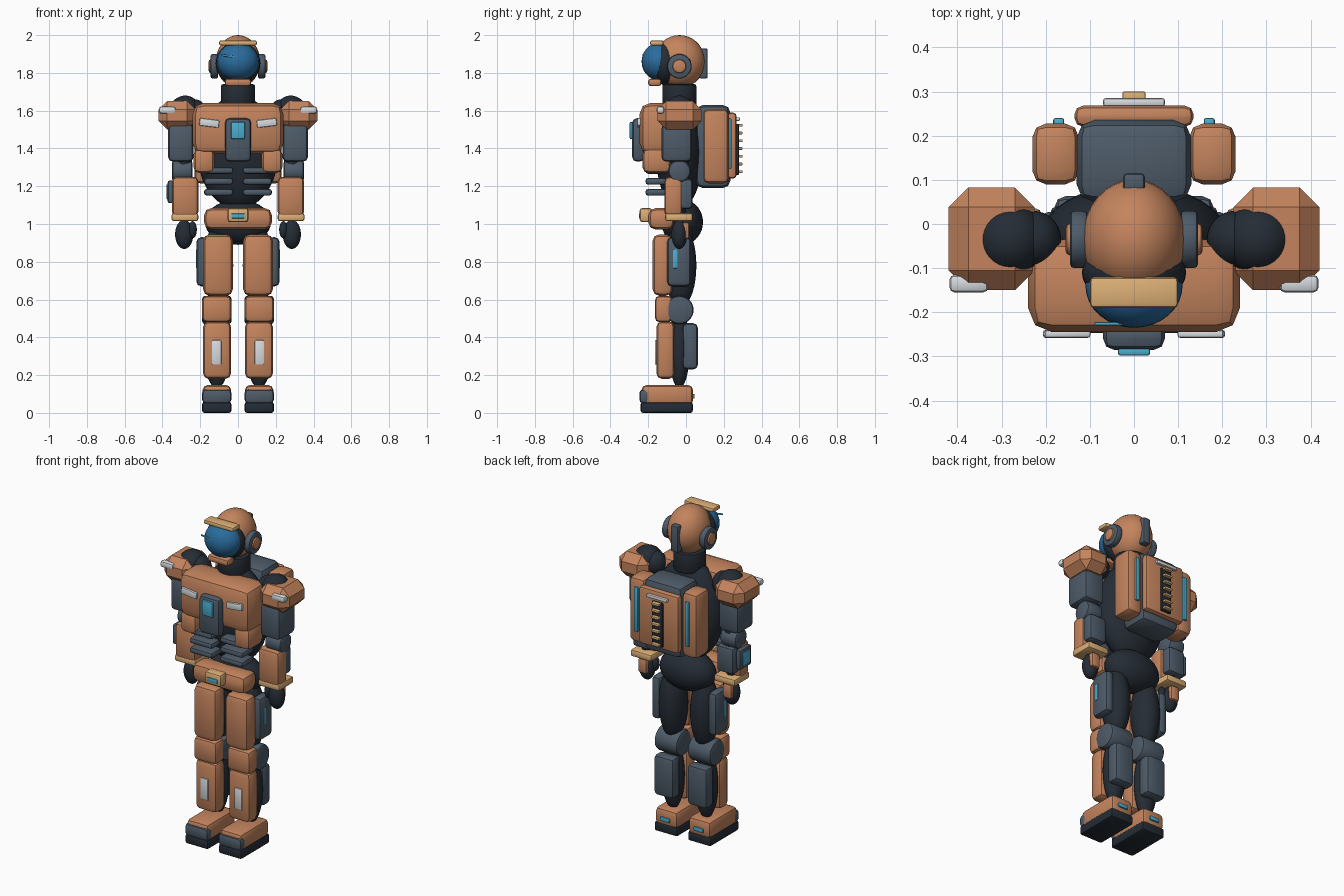
import bpy
import bmesh
from math import radians
from mathutils import Matrix, Vector

default_cube = bpy.data.objects.get("Cube")
if default_cube:
    bpy.data.objects.remove(default_cube, do_unlink=True)


def material(name, red, green, blue):
    mat = bpy.data.materials.new(name)
    mat.use_nodes = True
    colour = (red, green, blue, 1)
    mat.diffuse_color = colour
    shader = mat.node_tree.nodes["Principled BSDF"]
    shader.inputs["Base Color"].default_value = colour
    shader.inputs["Roughness"].default_value = .6
    return mat


COPPER = material("copper orange", .55, .23, .11)
SLATE = material("slate grey", .075, .105, .14)
DARK = material("charcoal suit", .018, .025, .035)
SAND = material("sand trim", .72, .43, .18)
VISOR = material("visor blue", .023, .15, .34)
CYAN = material("cyan light", .07, .42, .62)
WHITE = material("white plate", .68, .71, .73)

parts = []


def finish(bm, name, mat, centre, tilt=0):
    mesh = bpy.data.meshes.new(name)
    bm.to_mesh(mesh)
    bm.free()
    mesh.materials.append(mat)
    obj = bpy.data.objects.new(name, mesh)
    obj.location = centre
    obj.rotation_euler.y = tilt
    bpy.context.collection.objects.link(obj)
    parts.append(obj)
    return obj


def box(name, mat, x, y, z, bevel=.01, segments=2, side=1, tilt=0):
    """Bevelled box from axis ranges; a single x is a half width."""
    x = x if isinstance(x, tuple) else (-x, x)
    size = Vector([b - a for a, b in (x, y, z)])
    centre = Vector([(a + b) / 2 for a, b in (x, y, z)])
    centre.x *= side
    bm = bmesh.new()
    bmesh.ops.create_cube(bm, size=1, matrix=Matrix.Diagonal(size).to_4x4())
    bmesh.ops.bevel(bm, geom=bm.edges[:], offset=min(bevel, min(size) * .45),
                    segments=segments, profile=.5, affect="EDGES")
    return finish(bm, name, mat, centre, tilt * side)


def ball(name, mat, centre, radii, side=1):
    bm = bmesh.new()
    bmesh.ops.create_uvsphere(bm, u_segments=32, v_segments=18, radius=1,
                              matrix=Matrix.Diagonal(Vector(radii)).to_4x4())
    x, y, z = centre
    return finish(bm, name, mat, (x * side, y, z))


def drum(name, mat, centre, radius, length, axis="X", bevel=.01, side=1):
    bm = bmesh.new()
    bmesh.ops.create_cone(bm, cap_ends=True, segments=32, radius1=radius,
                          radius2=radius, depth=length)
    rims = [e for e in bm.edges if abs(e.verts[0].co.z - e.verts[1].co.z) < .001]
    bmesh.ops.bevel(bm, geom=rims, offset=bevel, segments=2, profile=.5, affect="EDGES")
    if axis == "X":
        bm.transform(Matrix.Rotation(radians(90), 4, "Y"))
    x, y, z = centre
    return finish(bm, name, mat, (x * side, y, z))


MID = -.035  # depth of the body's centre line

# Head, visor and neck
ball("helmet", COPPER, (0, MID, 1.86), (.117, .136, .14))
ball("visor_rim", DARK, (0, -.11, 1.85), (.118, .075, .115))
ball("visor", VISOR, (0, -.14, 1.86), (.11, .095, .1))
box("visor_glint", CYAN, (-.09, -.02), (-.23, -.222), (1.885, 1.895), .003, tilt=.15)
box("helmet_brow", SAND, .1, (-.19, -.12), (1.945, 1.972))
box("helmet_chin", COPPER, .07, (-.2, -.13), (1.73, 1.77), .015)
box("helmet_fin", SLATE, .025, (.07, .115), (1.77, 1.93))
drum("neck", DARK, (0, MID, 1.68), .09, .12, "Z")

# Torso and pelvis under-suit
ball("torso", DARK, (0, MID, 1.38), (.215, .125, .3))
ball("pelvis", DARK, (0, -.02, 1.01), (.175, .11, .12))

# Chest and belt armour
box("chest_armour", COPPER, .24, (-.245, MID), (1.37, 1.64), .055)
box("chest_console", SLATE, .07, (-.285, -.22), (1.33, 1.56), .025)
box("chest_screen", CYAN, .036, (-.298, -.28), (1.45, 1.54), .005)
box("belt", COPPER, .18, (-.2, -.06), (.97, 1.085), .04)
box("belt_buckle", SAND, .055, (-.245, -.18), (1.01, 1.085), .015)
box("buckle_light", CYAN, .035, (-.25, -.242), (1.03, 1.055), .004)

# Backpack with rear vent
box("pack_core", SLATE, .13, (.05, .235), (1.19, 1.63), .04)
box("pack_rear_plate", COPPER, .135, (.22, .268), (1.24, 1.59), .02)
box("pack_handle", WHITE, .07, (.265, .285), (1.545, 1.565), .006)
box("pack_vent", DARK, .035, (.26, .28), (1.26, 1.53), .005)
for i in range(7):
    z = 1.27 + i * .041
    box(f"vent_slat_{i}", SAND, .026, (.275, .3), (z, z + .014), .004)

for side, tag in ((1, "left_"), (-1, "right_")):

    def sbox(name, *args, **options):
        return box(tag + name, *args, side=side, **options)

    def sball(name, *args):
        return ball(tag + name, *args, side=side)

    def sdrum(name, *args, **options):
        return drum(tag + name, *args, side=side, **options)

    # Helmet ear
    sdrum("ear_cup", SLATE, (.125, MID, 1.835), .065, .04)
    sdrum("ear_cap", COPPER, (.14, MID, 1.835), .036, .03)

    # Chest details and rib bars
    sbox("chest_marker", WHITE, (.1, .205), (-.258, -.24), (1.515, 1.555), bevel=.006, tilt=-.12)
    sbox("rib_armour", COPPER, (.125, .235), (-.23, -.08), (1.27, 1.4), bevel=.03)
    for i in range(3):
        z = 1.15 + i * .058
        sbox(f"abdomen_bar_{i}", SLATE, (.025, .18), (-.215, -.1), (z, z + .036), bevel=.015)

    # Backpack pod
    sbox("pack_pod", COPPER, (.125, .23), (.09, .227), (1.215, 1.61), bevel=.03)
    sbox("pod_light", CYAN, (.158, .183), (.22, .24), (1.29, 1.56), bevel=.005)

    # Shoulder
    sbox("shoulder_armour", COPPER, (.225, .42), (-.15, .083), (1.5, 1.65), bevel=.045, segments=1)
    sball("shoulder_joint", DARK, (.28, MID, 1.6), (.08, .08, .08))
    sball("collar_joint", DARK, (.23, MID, 1.59), (.065, .065, .07))
    sbox("shoulder_marker", WHITE, (.33, .418), (-.155, -.115), (1.585, 1.622), bevel=.012)

    # Arm
    sbox("upper_arm", SLATE, (.235, .37), (-.13, .03), (1.33, 1.53), bevel=.025)
    sdrum("elbow", SLATE, (.295, MID, 1.28), .06, .11, bevel=.02)
    sball("inner_arm", DARK, (.285, MID, 1.25), (.045, .05, .25))
    sbox("forearm_armour", COPPER, (.21, .35), (-.115, -.02), (1.04, 1.25), bevel=.025)
    sbox("forearm_back", SLATE, (.225, .34), (-.04, .035), (1.08, 1.24), bevel=.02)
    sbox("wrist_cuff", SAND, (.21, .352), (-.11, MID * -1), (1.015, 1.057), bevel=.012)

    # Hand
    sball("hand", DARK, (.285, MID, .945), (.048, .042, .077))
    sball("thumb", DARK, (.24, -.05, .97), (.022, .025, .045))
    sbox("hand_plate", COPPER, (.255, .315), (-.02, .018), (.92, 1.01), bevel=.015)

    # Thigh
    sball("thigh", DARK, (.105, -.03, .78), (.08, .085, .22))
    sbox("thigh_armour", COPPER, (.027, .185), (-.177, -.07), (.62, .945), bevel=.035)
    sbox("thigh_pouch", SLATE, (.16, .22), (-.1, .027), (.67, .93), bevel=.025)
    sbox("pouch_light", CYAN, (.214, .223), (-.07, -.045), (.765, .865), bevel=.004)

    # Knee and shin
    sdrum("knee_joint", SLATE, (.112, MID, .545), .075, .155, bevel=.015)
    sbox("knee_armour", COPPER, (.035, .19), (-.165, -.07), (.48, .62), bevel=.025)
    sball("shin", DARK, (.112, MID, .34), (.07, .055, .21))
    sbox("shin_armour", COPPER, (.037, .185), (-.157, -.06), (.18, .485), bevel=.03)
    sbox("shin_marker", WHITE, (.088, .138), (-.165, -.15), (.255, .385), bevel=.005)
    sbox("calf_armour", SLATE, (.045, .18), (-.02, .063), (.23, .475), bevel=.025)

    # Boot
    sbox("boot", COPPER, (.037, .187), (-.235, .037), (.04, .147), bevel=.025)
    sbox("boot_toe_cap", SLATE, (.035, .19), (-.247, -.19), (.05, .125), bevel=.02)
    sbox("boot_sole", DARK, (.035, .19), (-.24, .036), (0, .057), bevel=.012)
    sbox("heel_light", CYAN, (.08, .145), (.03, .046), (.075, .1), bevel=.005)

# Wrist device on one forearm only
box("wrist_device", SLATE, (-.372, -.34), (-.1, .01), (1.11, 1.23), .01)
box("wrist_screen", CYAN, (-.378, -.37), (-.08, -.01), (1.13, 1.21), .003)

# Smooth shading with crisp chamfers
bpy.ops.object.select_all(action="DESELECT")
for part in parts:
    part.select_set(True)
bpy.context.view_layer.objects.active = parts[0]
bpy.ops.object.shade_smooth_by_angle(angle=radians(35))
